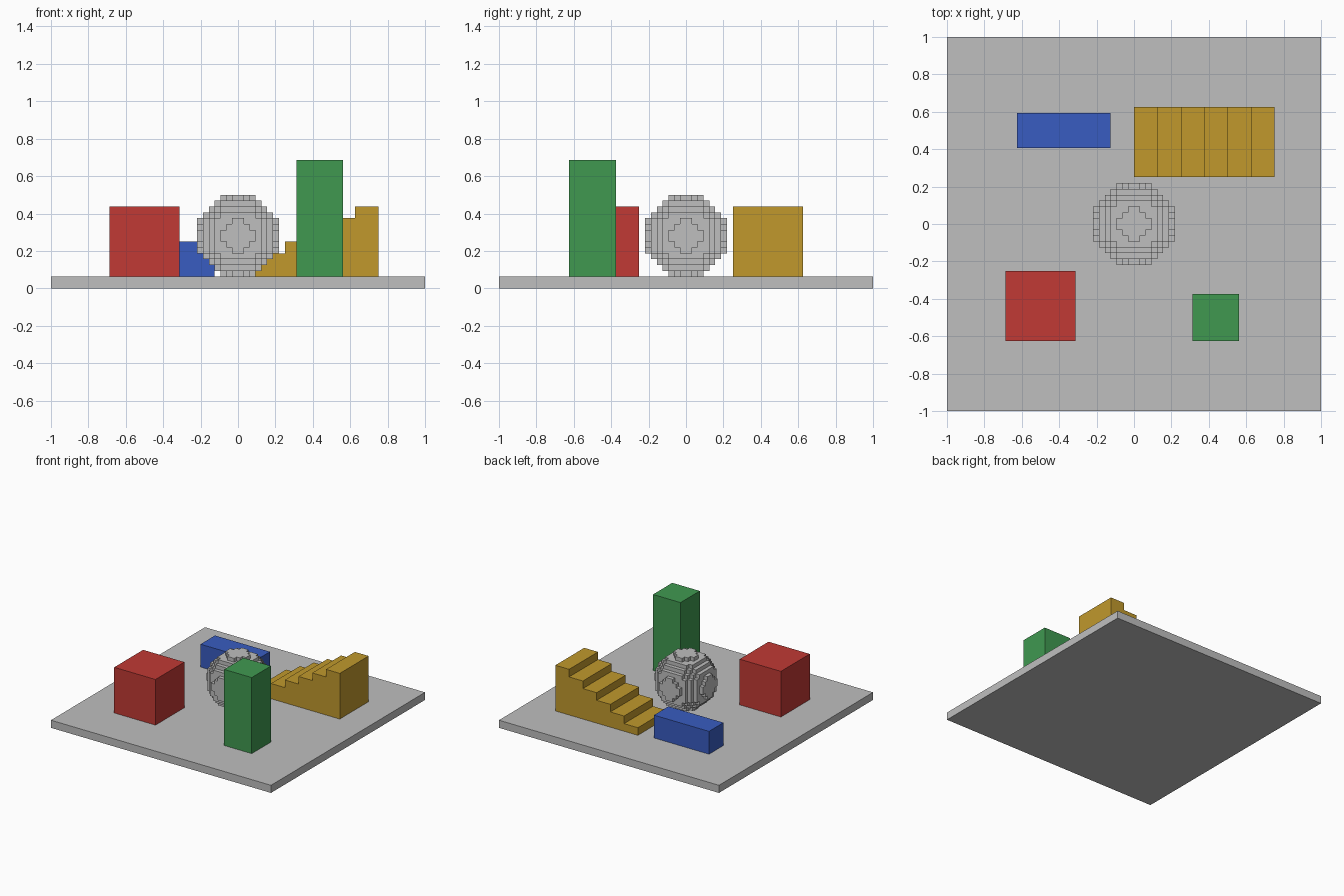
import bpy, bmesh
from itertools import product
from mathutils import Vector

U = 1 / 32  # one block unit

cube = bpy.data.objects.get("Cube")
if cube:
    bpy.data.objects.remove(cube, do_unlink=True)


def material(name, *srgb):
    rgba = [((c + 0.055) / 1.055) ** 2.4 for c in srgb] + [1]
    mat = bpy.data.materials.new(name)
    mat.use_nodes = True
    mat.diffuse_color = rgba
    mat.node_tree.nodes["Principled BSDF"].inputs["Base Color"].default_value = rgba
    return mat


def finish(name, bm, mat):
    bmesh.ops.recalc_face_normals(bm, faces=bm.faces)
    bmesh.ops.scale(bm, vec=(U, U, U), verts=bm.verts)
    mesh = bpy.data.meshes.new(name)
    bm.to_mesh(mesh)
    bm.free()
    mesh.materials.append(mat)
    obj = bpy.data.objects.new(name, mesh)
    bpy.context.collection.objects.link(obj)


def box(name, lo, hi, mat):
    """Box between two corners, in block units."""
    bm = bmesh.new()
    bmesh.ops.create_cube(bm, size=1)
    lo, hi = Vector(lo), Vector(hi)
    bmesh.ops.scale(bm, vec=hi - lo, verts=bm.verts)
    bmesh.ops.translate(bm, vec=(lo + hi) / 2, verts=bm.verts)
    finish(name, bm, mat)


def staircase(name, x, y0, y1, base, steps, run, rise, mat):
    """Side profile of the steps, extruded along y."""
    profile = [(x, base)]
    for i in range(steps):
        z = base + rise * (i + 1)
        profile += [(x + run * i, z), (x + run * (i + 1), z)]
    profile.append((x + run * steps, base))
    bm = bmesh.new()
    side = bm.faces.new([bm.verts.new((px, y0, pz)) for px, pz in profile])
    new = bmesh.ops.extrude_face_region(bm, geom=[side])["geom"]
    moved = [v for v in new if isinstance(v, bmesh.types.BMVert)]
    bmesh.ops.translate(bm, vec=(0, y1 - y0, 0), verts=moved)
    finish(name, bm, mat)


def block_ball(name, center, radius, mat):
    """Ball of unit blocks, keeping only the outer block faces."""
    span = range(-radius, radius)
    cells = {c for c in product(span, repeat=3)
             if sum((v + 0.5) ** 2 for v in c) <= radius ** 2}
    bm = bmesh.new()
    for cell, axis, side in product(sorted(cells), range(3), (0, 1)):
        neighbour = list(cell)
        neighbour[axis] += 2 * side - 1
        if tuple(neighbour) in cells:
            continue
        corners = []
        for a, b in ((0, 0), (1, 0), (1, 1), (0, 1)):
            p = Vector(cell)
            p[axis] += side
            p[(axis + 1) % 3] += a
            p[(axis + 2) % 3] += b
            corners.append(bm.verts.new(p + Vector(center)))
        bm.faces.new(corners)
    bmesh.ops.remove_doubles(bm, verts=bm.verts, dist=0.01)
    finish(name, bm, mat)


gray = material("gray", 0.75, 0.75, 0.75)
red = material("red", 0.755, 0.225, 0.205)
green = material("green", 0.25, 0.6, 0.315)
blue = material("blue", 0.22, 0.36, 0.755)
ochre = material("ochre", 0.755, 0.6, 0.175)

box("base_plate", (-32, -32, 0), (32, 32, 2), gray)
box("red_cube", (-22, -20, 2), (-10, -8, 14), red)
box("green_tower", (10, -20, 2), (18, -12, 22), green)
box("blue_brick", (-20, 13, 2), (-4, 19, 8), blue)
staircase("staircase", 0, 8, 20, 2, 6, 4, 2, ochre)
block_ball("block_ball", (0, 0, 9), 7, gray)
